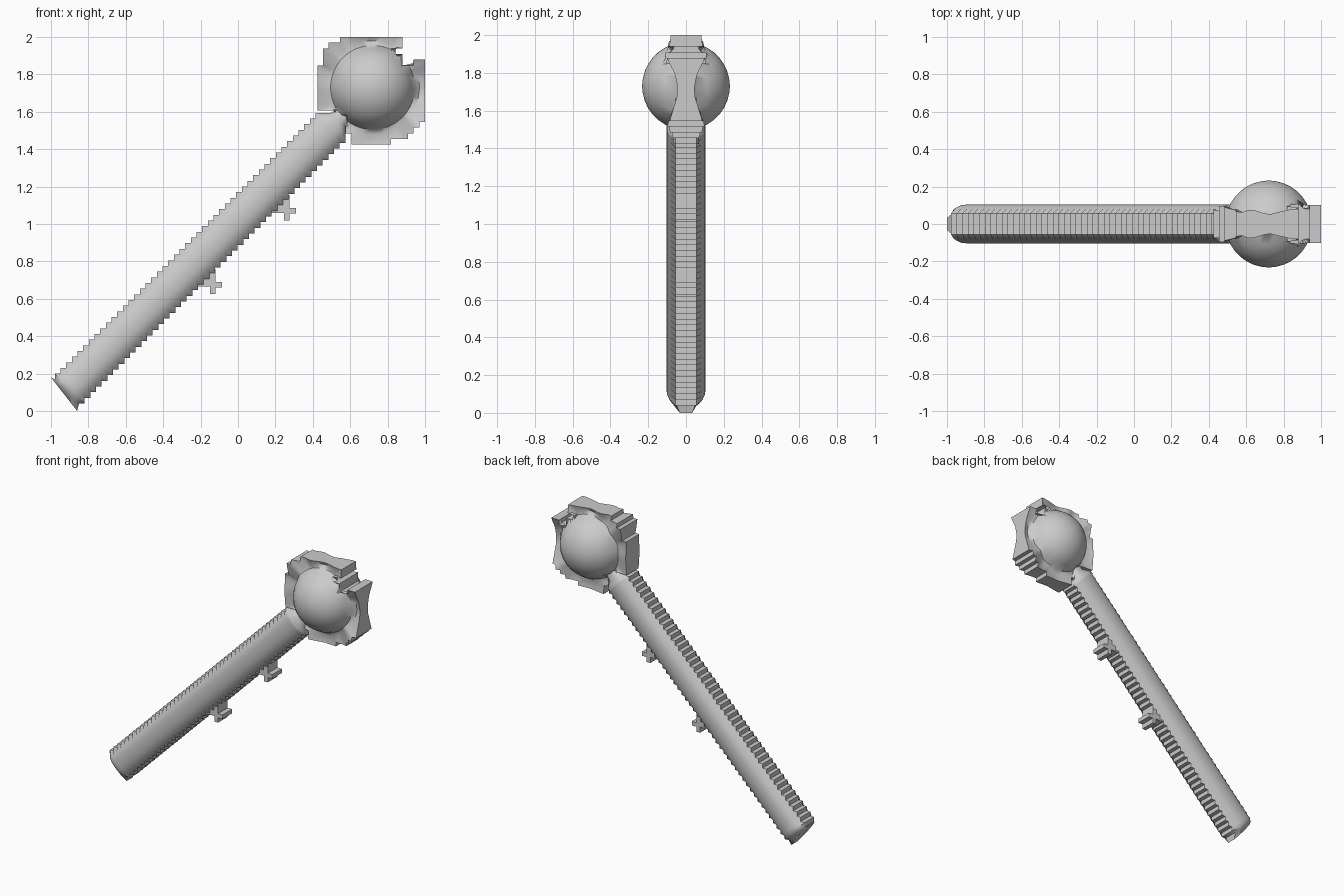
import bpy, bmesh, math

if "Cube" in bpy.data.objects:
    bpy.data.objects.remove(bpy.data.objects["Cube"], do_unlink=True)

STEP = 0.0303                    # size of one stair notch
DIAG = STEP / math.sqrt(2)
ROOT = math.sqrt(0.5)

grey = bpy.data.materials.new("plain grey")
grey.diffuse_color = (0.6, 0.6, 0.6, 1)
grey.use_nodes = True
grey.node_tree.nodes["Principled BSDF"].inputs["Base Color"].default_value = (0.6, 0.6, 0.6, 1)


def finish(name, bm):
    bmesh.ops.recalc_face_normals(bm, faces=bm.faces)
    mesh = bpy.data.meshes.new(name)
    bm.to_mesh(mesh)
    bm.free()
    mesh.materials.append(grey)
    obj = bpy.data.objects.new(name, mesh)
    bpy.context.collection.objects.link(obj)
    bpy.ops.object.select_all(action='DESELECT')
    obj.select_set(True)
    bpy.context.view_layer.objects.active = obj
    bpy.ops.object.shade_smooth_by_angle(angle=math.radians(42))
    return obj


def loft(bm, rings):
    """Bridge closed rings of points and cap both ends."""
    rows = [[bm.verts.new(p) for p in ring] for ring in rings]
    count = len(rows[0])
    for a, b in zip(rows, rows[1:]):
        for i in range(count):
            j = (i + 1) % count
            bm.faces.new((a[i], a[j], b[j], b[i]))
    bm.faces.new(rows[0])
    bm.faces.new(rows[-1])


def stair_path(corners):
    """Closed outline that walks between corners in square notches."""
    cells = [(round((x - 1) / STEP), round((z - 2) / STEP)) for x, z in corners]
    path = []
    for (x, z), (ex, ez) in zip(cells, cells[1:] + cells[:1]):
        while (x, z) != (ex, ez):
            path.append((1 + x * STEP, 2 + z * STEP))
            if abs(ex - x) >= abs(ez - z):
                x += 1 if ex > x else -1
            else:
                z += 1 if ez > z else -1
    return path


# Shaft: a rounded bar at 45 degrees with notched upper and lower edges
def shaft_ring(t, edge, squash=1.0, depth=1.0, skew=0.0):
    half = [(edge, 0.055), (0.07, 0.088), (0.035, 0.1), (0, 0.103),
            (-0.035, 0.1), (-0.07, 0.088), (-edge, 0.055)]
    section = half + [(s, -y) for s, y in reversed(half)]
    ring = []
    for s, y in section:
        s *= squash
        along = t + skew * s
        ring.append((-0.51 + (along - s) * ROOT, y * depth, 0.51 + (along + s) * ROOT))
    return ring


bm = bmesh.new()
start, end, outer = -0.594, 1.45, 0.113
count = int((end - start) / DIAG)
rings = [shaft_ring(start, outer, depth=0.6, skew=0.124)]
for i in range(1, count + 1):
    edge = outer - DIAG * (i % 2)
    rings.append(shaft_ring(start + i * DIAG, edge, depth=0.88 if i == 1 else 1.0))
rings.append(shaft_ring(end + 0.03, 0.09, squash=0.6, depth=0.7))
rings.append(shaft_ring(end + 0.12, 0.09, squash=0.4, depth=0.6))
loft(bm, rings)
finish("shaft", bm)

# Head: a ball blended into a thin ragged rim
CX, CZ, BALL = 0.72, 1.73, 0.232
rim = stair_path([
    (1.0, 1.76), (1.0, 1.87), (0.94, 1.87), (0.94, 1.84), (0.88, 1.84), (0.88, 1.9),
    (0.82, 1.9), (0.82, 1.94), (0.87, 1.94), (0.87, 2.0), (0.55, 2.0), (0.54, 1.97),
    (0.45, 1.91), (0.44, 1.84), (0.41, 1.84), (0.41, 1.61), (0.48, 1.61), (0.52, 1.57),
    (0.58, 1.54), (0.58, 1.48), (0.61, 1.48), (0.61, 1.42), (0.83, 1.42), (0.83, 1.45),
    (0.97, 1.55), (1.0, 1.55)])

# Half thickness of the rim by direction in degrees
thickness = [(0, 0.045), (14, 0.06), (27, 0.1), (50, 0.11), (61, 0.085), (90, 0.05),
             (110, 0.08), (119, 0.06), (140, 0.1), (160, 0.07), (180, 0.08), (200, 0.07),
             (225, 0.05), (250, 0.07), (270, 0.05), (300, 0.06), (320, 0.1), (335, 0.07),
             (350, 0.045), (360, 0.045)]


def half_width(angle):
    for (a, u), (b, v) in zip(thickness, thickness[1:]):
        if a <= angle <= b:
            return u + (v - u) * (angle - a) / (b - a)


def direction(x, z):
    return math.degrees(math.atan2(z - CZ, x - CX)) % 360


angles = sorted(direction(x, z) for x, z in rim)


def head_ring(radius, side):
    ring = []
    for (x, z), angle in zip(rim, angles):
        width = half_width(angle)
        reach = math.hypot(x - CX, z - CZ)
        if radius is None:
            ring.append((x, side * width, z))
            continue
        r = min(radius, reach * 0.96)
        cap = math.sqrt(max(BALL ** 2 - r ** 2, 0))
        y = max(cap, width * 0.8)
        a = math.radians(angle)
        ring.append((CX + r * math.cos(a), side * y, CZ + r * math.sin(a)))
    return ring


radii = [None, 0.25, 0.225, 0.205, 0.18, 0.15, 0.115, 0.08, 0.04, 0.01]
bm = bmesh.new()
loft(bm, [head_ring(r, 1) for r in reversed(radii)] + [head_ring(r, -1) for r in radii])
finish("ragged_ball_head", bm)

# Pegs: two small cross-shaped lugs under the shaft
peg = [(0.18, 1.09), (0.18, 1.06), (0.245, 1.06), (0.245, 1.02), (0.275, 1.02), (0.275, 1.055),
       (0.31, 1.055), (0.31, 1.085), (0.275, 1.085), (0.275, 1.155), (0.2, 1.155)]
for name, shift in (("upper_peg", 0), ("lower_peg", -0.395)):
    bm = bmesh.new()
    loft(bm, [[(x + shift, y, z + shift) for x, z in peg] for y in (-0.055, 0.055)])
    finish(name, bm)
